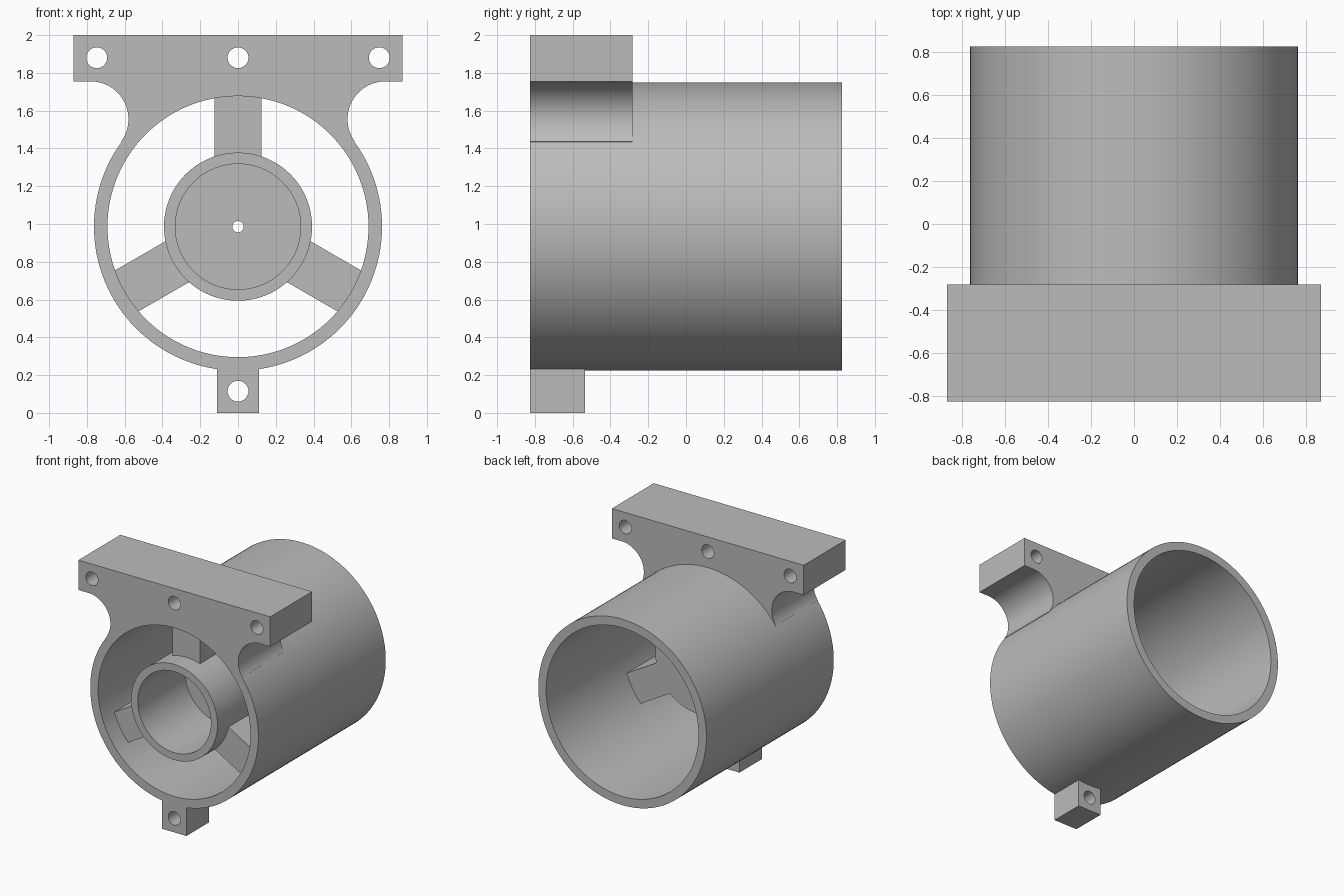
import bpy, bmesh
from math import sin, cos, pi, radians
from mathutils import Matrix

cube = bpy.data.objects.get("Cube")
if cube:
    bpy.data.objects.remove(cube)

# Main dimensions
AXIS_Z = 0.986
FRONT, BACK = -0.825, 0.825
TUBE_R, BORE_R = 0.7625, 0.691
HUB_R, HUB_BORE = 0.392, 0.332
HUB_BACK = -0.163
SCREW_R = 0.055

grey = bpy.data.materials.new("grey_plastic")
grey.use_nodes = True
grey.diffuse_color = (0.5, 0.5, 0.5, 1)
grey.node_tree.nodes["Principled BSDF"].inputs["Base Color"].default_value = (0.5, 0.5, 0.5, 1)


def finish(mesh):
    mesh.shade_smooth()
    mesh.set_sharp_from_angle(angle=radians(30))


def make_object(name, bm):
    bmesh.ops.recalc_face_normals(bm, faces=bm.faces)
    mesh = bpy.data.meshes.new(name)
    bm.to_mesh(mesh)
    bm.free()
    mesh.materials.append(grey)
    finish(mesh)
    obj = bpy.data.objects.new(name, mesh)
    bpy.context.scene.collection.objects.link(obj)
    return obj


def arc(cx, cz, r, start, end, steps):
    angles = [radians(start + (end - start) * i / steps) for i in range(steps + 1)]
    return [(cx + r * cos(a), cz + r * sin(a)) for a in angles]


def prism(name, outline, y0, y1):
    """Extrude an x-z outline along y."""
    bm = bmesh.new()
    face = bm.faces.new([bm.verts.new((x, y0, z)) for x, z in outline])
    ext = bmesh.ops.extrude_face_region(bm, geom=[face])
    moved = [v for v in ext["geom"] if isinstance(v, bmesh.types.BMVert)]
    bmesh.ops.translate(bm, verts=moved, vec=(0, y1 - y0, 0))
    return make_object(name, bm)


def lathe(name, profile, steps=128):
    """Turn a closed (radius, y) profile around the tube axis."""
    bm = bmesh.new()
    rings = []
    for i in range(steps):
        a = 2 * pi * i / steps
        rings.append([bm.verts.new((r * cos(a), y, AXIS_Z + r * sin(a))) for r, y in profile])
    n = len(profile)
    for i in range(steps):
        a, b = rings[i], rings[(i + 1) % steps]
        for j in range(n):
            k = (j + 1) % n
            bm.faces.new((a[j], a[k], b[k], b[j]))
    return make_object(name, bm)


def drill(obj, x, z):
    """Cut a screw hole along y and remove the cutter."""
    cutter = prism("hole_cutter", arc(x, z, SCREW_R, 0, 352.5, 47), FRONT - 0.1, 0)
    cutter.hide_render = True
    mod = obj.modifiers.new("hole", "BOOLEAN")
    mod.operation, mod.solver, mod.object = "DIFFERENCE", "EXACT", cutter
    deps = bpy.context.evaluated_depsgraph_get()
    mesh = bpy.data.meshes.new_from_object(obj.evaluated_get(deps))
    obj.modifiers.clear()
    obj.data = mesh
    finish(mesh)
    bpy.data.objects.remove(cutter)


# Outer tube
lathe("outer_tube", [(BORE_R, FRONT), (TUBE_R, FRONT), (TUBE_R, BACK), (BORE_R, BACK)])

# Central cup with a thin rear floor and a small shaft hole
lathe("hub_cup", [(0.03, HUB_BACK), (HUB_R, HUB_BACK), (HUB_R, FRONT),
                  (HUB_BORE, FRONT), (HUB_BORE, -0.21), (0.03, -0.21)])

# Three spokes joining cup and tube
for i in range(3):
    half = 0.125
    spoke = prism(f"spoke_{i + 1}", [(-half, 0.36), (half, 0.36), (half, 0.70), (-half, 0.70)],
                  -0.672, HUB_BACK)
    spoke.data.transform(Matrix.Translation((0, 0, AXIS_Z)) @ Matrix.Rotation(i * 2 * pi / 3, 4, "Y"))

# Top mounting flange, blended into the tube by round coves
right = [(0.87, 2.0), (0.87, 1.755)] + arc(0.78, 1.555, 0.2, 90, 216, 32)
saddle = arc(0, AXIS_Z, TUBE_R - 0.01, 36, 144, 40)
left = [(-x, z) for x, z in reversed(right)]
flange = prism("mounting_flange", right + saddle + left, FRONT, -0.282)
for x in (-0.748, 0, 0.748):
    drill(flange, x, 1.88)

# Lower screw lug
lug = prism("lower_lug", [(-0.11, 0), (0.11, 0), (0.11, 0.25), (-0.11, 0.25)], FRONT, -0.535)
drill(lug, 0, 0.115)
